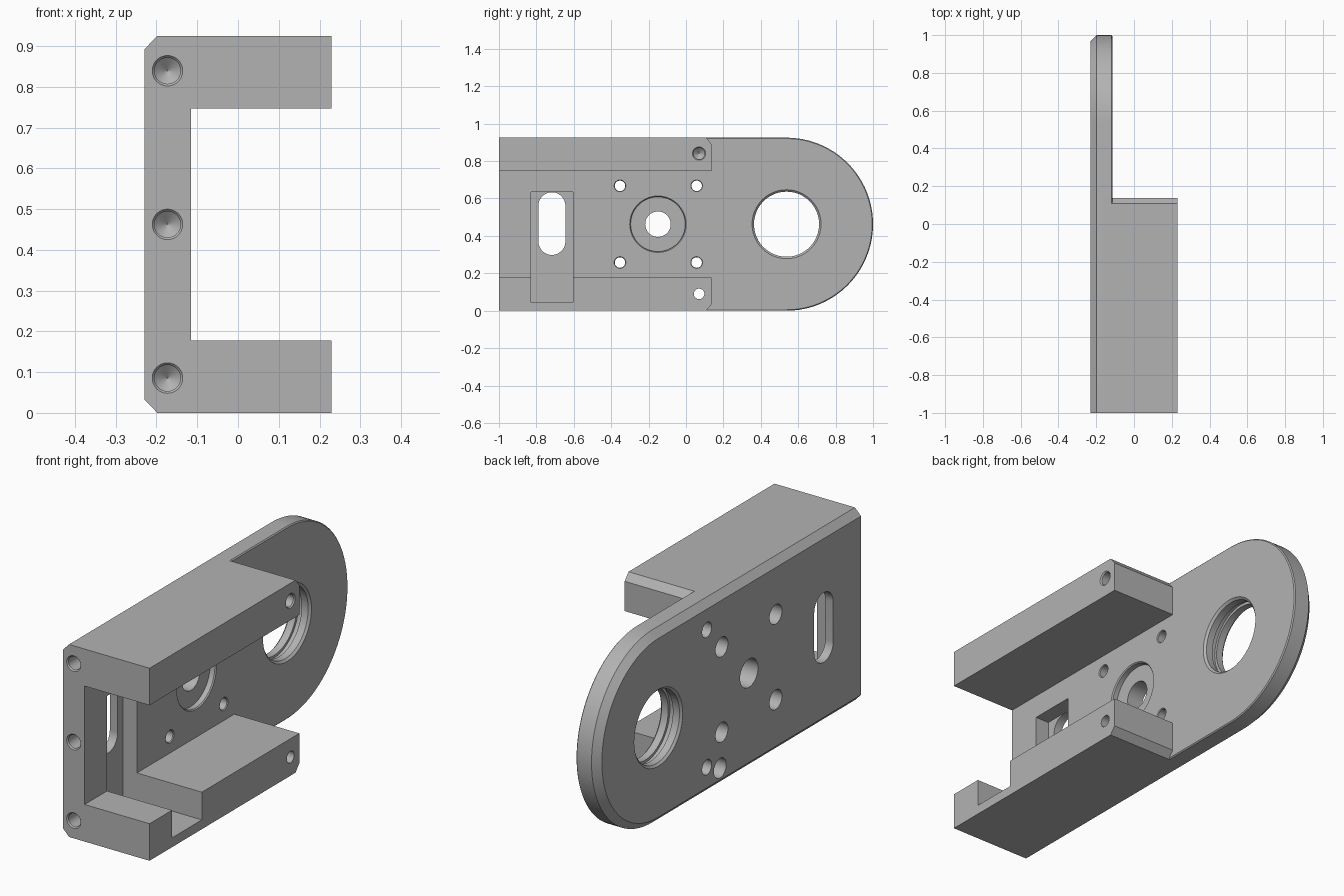
import bpy, bmesh, math
from mathutils import Matrix

if "Cube" in bpy.data.objects:
    bpy.data.objects.remove(bpy.data.objects["Cube"], do_unlink=True)

grey = bpy.data.materials.new("machined grey")
grey.use_nodes = True
grey.diffuse_color = (0.45, 0.45, 0.45, 1)
grey.node_tree.nodes["Principled BSDF"].inputs["Base Color"].default_value = grey.diffuse_color

HEIGHT, MID = 0.925, 0.4625
BACK, FACE, RIM = -0.23, -0.115, 0.23     # x of outer wall, inner wall, flange edge
ARC_Y = 1 - MID


def loft(name, rings):
    """Skin a stack of equal-length point rings and cap both ends."""
    bm = bmesh.new()
    loops = [[bm.verts.new(p) for p in ring] for ring in rings]
    for a, b in zip(loops, loops[1:]):
        for i in range(len(a)):
            j = (i + 1) % len(a)
            bm.faces.new((a[i], a[j], b[j], b[i]))
    bm.faces.new(loops[0])
    bm.faces.new(loops[-1])
    bmesh.ops.recalc_face_normals(bm, faces=bm.faces)
    mesh = bpy.data.meshes.new(name)
    bm.to_mesh(mesh)
    bm.free()
    mesh.materials.append(grey)
    ob = bpy.data.objects.new(name, mesh)
    bpy.context.collection.objects.link(ob)
    return ob


def extrude_x(name, outline, x0, x1):
    return loft(name, [[(x, y, z) for y, z in outline] for x in (x0, x1)])


def round_cutter(name, profile, matrix, sides=48):
    """Turned cutter along local x from (x, radius) pairs."""
    rings = []
    for x, r in profile:
        angles = [math.tau * i / sides for i in range(sides)]
        rings.append([(x, r * math.cos(a), r * math.sin(a)) for a in angles])
    ob = loft(name, rings)
    ob.data.transform(matrix)
    return ob


def combine(ob, tool, operation):
    """Apply a boolean and remove the tool."""
    tool.hide_render = True
    mod = ob.modifiers.new("cut", 'BOOLEAN')
    mod.object, mod.operation, mod.solver = tool, operation, 'EXACT'
    bpy.context.view_layer.objects.active = ob
    bpy.ops.object.modifier_apply(modifier=mod.name)
    bpy.data.objects.remove(tool, do_unlink=True)


def plate_ring(x, inset, steps=64):
    r = MID - inset
    arc = [-math.pi / 2 + math.pi * i / steps for i in range(steps + 1)]
    pts = [(x, ARC_Y + r * math.cos(a), MID + r * math.sin(a)) for a in arc]
    return [(x, -1, MID - r)] + pts + [(x, -1, MID + r)]


# Round-ended wall with a chamfered outer edge
bracket = loft("bracket_body", [plate_ring(BACK, 0.033), plate_ring(-0.198, 0),
                                plate_ring(FACE - 0.005, 0), plate_ring(FACE, 0.005)])

# Upper and lower flanges with a chamfered rear corner
flange = [(-1, 0), (0.108, 0), (0.137, 0.035), (0.137, 0.178), (-1, 0.178)]
combine(bracket, extrude_x("lower_flange", flange, -0.16, RIM), 'UNION')
upper = [(y, HEIGHT - z) for y, z in flange]
combine(bracket, extrude_x("upper_flange", upper, -0.16, RIM), 'UNION')


def drill(name, y, z, profile):
    combine(bracket, round_cutter(name, profile, Matrix.Translation((0, y, z))), 'DIFFERENCE')


# Large bore with chamfered mouths and an inner groove
drill("large_bore", ARC_Y, MID,
      [(BACK - 0.01, 0.195), (BACK + 0.01, 0.174), (-0.185, 0.174), (-0.185, 0.187),
       (-0.16, 0.187), (-0.16, 0.174), (FACE - 0.01, 0.174), (FACE + 0.01, 0.195)])

# Shallow round recess with a shaft hole
drill("shaft_recess", -0.15, MID,
      [(BACK - 0.01, 0.068), (FACE - 0.03, 0.068), (FACE - 0.03, 0.146),
       (FACE - 0.005, 0.146), (FACE + 0.005, 0.156)])

# Four screw holes, counterbored from outside
for y in (-0.353, 0.057):
    for dz in (-0.205, 0.205):
        drill("screw_hole", y, MID + dz,
              [(BACK - 0.01, 0.047), (-0.17, 0.047), (-0.17, 0.028),
               (FACE - 0.004, 0.028), (FACE + 0.004, 0.035)])

# Flange holes: lower one goes through, upper one is blind
drill("lower_flange_hole", 0.07, 0.09,
      [(BACK - 0.01, 0.047), (-0.17, 0.047), (-0.17, 0.028), (RIM + 0.01, 0.028)])
drill("upper_flange_hole", 0.07, 0.84,
      [(0.06, 0.001), (0.085, 0.03), (RIM - 0.006, 0.03), (RIM + 0.004, 0.039)])

# Blind pin holes in the outer wall
for dz in (-0.33, 0.33):
    drill("pin_hole", 0.17, MID + dz,
          [(BACK - 0.01, 0.036), (-0.15, 0.036), (-0.135, 0.001)])

# Blind tapped holes in the front edge
turn = Matrix.Rotation(math.pi / 2, 4, 'Z')
for dz in (-0.377, 0, 0.377):
    place = Matrix.Translation((-0.173, -1, MID + dz)) @ turn
    combine(bracket, round_cutter("front_hole",
            [(-0.004, 0.041), (0.006, 0.032), (0.13, 0.032), (0.155, 0.001)], place),
            'DIFFERENCE')

# Rectangular pocket cut through the lower flange into the wall
y0, y1, z0, z1 = -0.83, -0.603, 0.045, 0.635
combine(bracket, extrude_x("pocket", [(y0, z0), (y1, z0), (y1, z1), (y0, z1)], -0.188, 0.3),
        'DIFFERENCE')

# Round-ended slot through the wall
slot, r = [], 0.072
for cz, start in ((z1 - r - 0.002, 0), (0.298 + r, math.pi)):
    for i in range(25):
        a = start + math.pi * i / 24
        slot.append((-0.717 + r * math.cos(a), cz + r * math.sin(a)))
combine(bracket, extrude_x("slot", slot, -0.3, -0.15), 'DIFFERENCE')

# Smooth the bores while keeping machined edges crisp
bpy.ops.object.select_all(action='DESELECT')
bracket.select_set(True)
bpy.context.view_layer.objects.active = bracket
bpy.ops.object.shade_smooth_by_angle(angle=math.radians(25))
